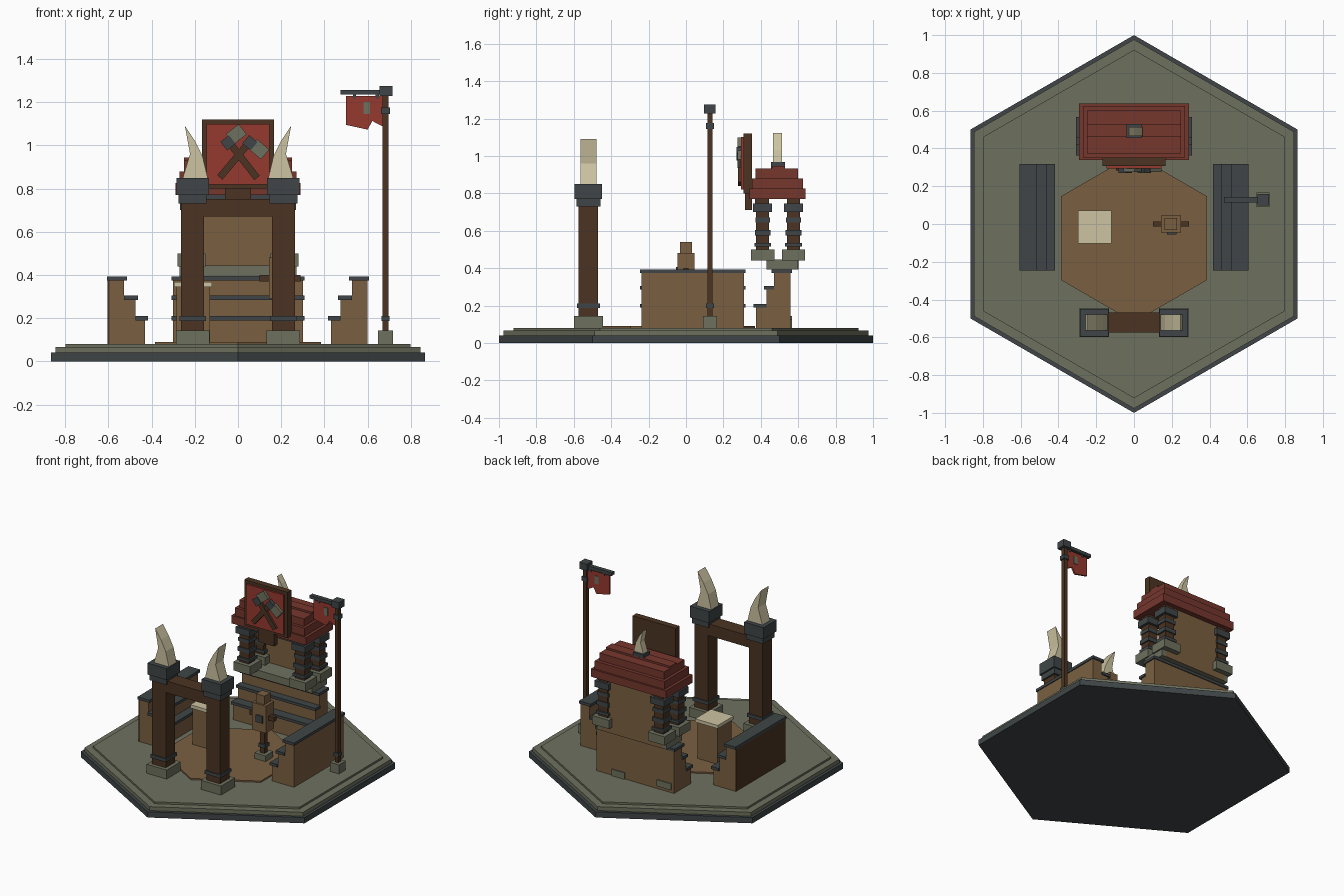
import bpy, bmesh, math
from mathutils import Matrix, Vector

old = bpy.data.objects.get("Cube")
if old:
    bpy.data.objects.remove(old, do_unlink=True)


def material(name, r, g, b):
    m = bpy.data.materials.new(name)
    m.use_nodes = True
    m.diffuse_color = (r, g, b, 1)
    m.node_tree.nodes["Principled BSDF"].inputs["Base Color"].default_value = (r, g, b, 1)
    return m


stone = material("mossy stone", .155, .165, .113)
iron = material("dark iron", .05, .06, .063)
tan = material("tan wood", .195, .116, .053)
wood = material("dark wood", .072, .034, .016)
roof_red = material("roof red", .18, .038, .027)
cloth = material("banner red", .30, .04, .028)
bone = material("bone", .61, .55, .36)


def finish(name, bm, mat, matrix=None):
    bmesh.ops.recalc_face_normals(bm, faces=bm.faces)
    mesh = bpy.data.meshes.new(name)
    bm.to_mesh(mesh)
    bm.free()
    mesh.materials.append(mat)
    ob = bpy.data.objects.new(name, mesh)
    bpy.context.collection.objects.link(ob)
    if matrix:
        ob.matrix_world = matrix
    return ob


def boxes(name, mat, bounds, matrix=None):
    """One object from boxes given as x0, x1, y0, y1, z0, z1."""
    bm = bmesh.new()
    for x0, x1, y0, y1, z0, z1 in bounds:
        place = Matrix.Translation(((x0 + x1) / 2, (y0 + y1) / 2, (z0 + z1) / 2))
        size = Matrix.Diagonal((x1 - x0, y1 - y0, z1 - z0, 1))
        bmesh.ops.create_cube(bm, size=1, matrix=place @ size)
    return finish(name, bm, mat, matrix)


def block(name, mat, x, y, w, d, z0, z1):
    return boxes(name, mat, [(x - w / 2, x + w / 2, y - d / 2, y + d / 2, z0, z1)])


def prism(name, mat, points, push):
    """Extrude a closed outline along a vector."""
    bm = bmesh.new()
    face = bm.faces.new([bm.verts.new(p) for p in points])
    out = bmesh.ops.extrude_face_region(bm, geom=[face])
    bmesh.ops.translate(bm, vec=push, verts=[v for v in out["geom"] if isinstance(v, bmesh.types.BMVert)])
    return finish(name, bm, mat)


def hexagon(name, mat, radius, y, z0, z1):
    ring = [(radius * math.sin(i * math.pi / 3), y + radius * math.cos(i * math.pi / 3), z0) for i in range(6)]
    return prism(name, mat, ring, Vector((0, 0, z1 - z0)))


def horn(name, x, y, z, height, depth, side):
    outline = [(-.29, 0), (.19, 0), (.05, .46), (.15, 1), (-.04, .72), (-.19, .42)]
    pts = [(x + side * u * height, y - depth / 2, z + v * height) for u, v in outline]
    return prism(name, bone, pts, Vector((0, depth, 0)))


def bleacher(name, fronts, back, y0, y1, matrix):
    """Three steps rising along local +x, with overhanging iron treads."""
    tops = (.19, .285, .375)
    boxes(name + "_steps", tan,
          [(f, back, y0, y1, .075, t) for f, t in zip(fronts, tops)], matrix)
    ends = [fronts[1], fronts[2], back + .006]
    boxes(name + "_treads", iron,
          [(f - .013, e, y0 - .008, y1 + .008, t, t + .019) for f, e, t in zip(fronts, ends, tops)], matrix)


# Hexagonal base and arena floor
hexagon("base_plinth", iron, 1, 0, 0, .04)
hexagon("base_slab", stone, .977, 0, .04, .067)
hexagon("base_top", stone, .922, 0, .067, .08)
hexagon("arena_floor", tan, .445, -.075, .08, .09)

# Gate
for side, label in ((1, "left"), (-1, "right")):
    x, y = side * .21, -.522
    block(label + "_gate_foot", stone, x, y, .155, .155, .08, .143)
    block(label + "_gate_post", wood, x, y, .106, .105, .143, .74)
    block(label + "_gate_band", iron, x, y, .122, .122, .187, .21)
    block(label + "_gate_collar", iron, x, y, .13, .128, .73, .77)
    block(label + "_gate_cap", iron, x, y, .15, .146, .77, .85)
    horn(label + "_gate_horn", x, y, .85, .24, .085, side)
block("gate_beam", wood, 0, -.522, .32, .105, .67, .752)

# Seating on the sides and at the back
side_fronts = (.43, .475, .528)
bleacher("left_bleacher", side_fronts, .6, -.237, .31, Matrix())
bleacher("right_bleacher", side_fronts, .6, -.31, .237, Matrix.Rotation(math.pi, 4, 'Z'))
boxes("right_bleacher_backboard", wood, [(-.604, -.594, -.237, .31, .08, .376)])
bleacher("back_bleacher", (.375, .43, .47), .56, -.3, .3, Matrix.Rotation(math.pi / 2, 4, 'Z'))
boxes("back_bleacher_stones", stone, [(.08, .18, .555, .568, .08, .125), (-.28, -.17, .555, .568, .1, .145)])

# Shrine on the back seating
boxes("shrine_platform", stone, [(-.27, .27, .43, .6, .394, .445)])
boxes("shrine_back_wall", tan, [(-.24, .24, .565, .602, .394, .775)])
for side, label in ((1, "left"), (-1, "right")):
    for y, place in ((.41, "front"), (.575, "back")):
        x = side * .215
        part = label + "_" + place
        block(part + "_column_foot", stone, x, y, .13, .124, .44, .5)
        block(part + "_column", wood, x, y, .072, .07, .5, .775)
        for i, (w, z0, z1) in enumerate(((.095, .515, .535), (.09, .575, .605), (.085, .645, .67), (.108, .70, .745))):
            block(part + "_column_band_" + str(i + 1), iron, x, y, w, w - .006, z0, z1)
boxes("shrine_lintel", iron, [(-.25, .25, .37, .44, .745, .775)])

# Stepped roof with a horn
for i, (x, y0, y1, z0, z1) in enumerate(((.29, .34, .638, .77, .825), (.27, .352, .625, .825, .88),
                                         (.25, .372, .6, .88, .932), (.25, .46, .53, .932, .945))):
    boxes("roof_tier_" + str(i + 1), roof_red, [(-x, x, y0, y1, z0, z1)])
block("roof_horn_base", iron, 0, .492, .08, .075, .93, .967)
horn("roof_horn", 0, .49, .967, .155, .048, -1)

# Sign with crossed hammers
boxes("sign_board", wood, [(-.167, .167, .308, .352, .8, 1.12), (-.06, .06, .315, .352, .71, .8)])
boxes("sign_panel", cloth, [(-.145, .145, .295, .308, .82, 1.1)])


def sign_piece(name, mat, x, z, w, h, angle, y0, y1):
    turn = Matrix.Translation((x, 0, z)) @ Matrix.Rotation(math.radians(angle), 4, 'Y')
    boxes(name, mat, [(-w / 2, w / 2, y0, y1, -h / 2, h / 2)], turn)


for label, angle, hx, cx, head in (("first", 40, -.01, .055, (.097, .982)),
                                   ("second", -38, .017, -.046, (-.008, 1.052))):
    depth = .282 if label == "first" else .279
    sign_piece(label + "_hammer_handle", wood, hx, .94, .032, .23, angle, depth, .296)
    sign_piece(label + "_hammer_collar", iron, cx, 1.012, .05, .05, angle, .271, .296)
    sign_piece(label + "_hammer_head", stone, head[0], head[1], .075, .06, angle, .275, .296)

# Offering block
block("offering_block", tan, -.208, -.017, .155, .155, .085, .345)
block("offering_slab", bone, -.208, -.017, .176, .175, .345, .368)

# Training dummy
block("dummy_foot", stone, .2, 0, .085, .085, .085, .13)
block("dummy_post", wood, .2, 0, .035, .035, .13, .31)
block("dummy_collar", iron, .2, 0, .05, .05, .17, .195)
block("dummy_arms", wood, .195, 0, .19, .028, .37, .4)
block("dummy_body", tan, .195, 0, .105, .092, .29, .48)
block("dummy_head", tan, .195, 0, .065, .065, .48, .54)
block("dummy_target", iron, .2, -.05, .05, .009, .355, .405)

# Flag
fy = .128
block("flagpole_foot", stone, .683, fy, .07, .075, .08, .143)
block("flagpole", wood, .683, fy, .026, .028, .143, 1.235)
block("flagpole_lower_collar", iron, .683, fy, .038, .042, .187, .21)
block("flagpole_upper_collar", iron, .683, fy, .04, .042, 1.145, 1.175)
block("flagpole_cap", iron, .685, fy, .06, .062, 1.228, 1.275)
block("flag_arm", iron, .568, fy, .185, .03, 1.235, 1.257)
outline = [(.5, 1.228), (.675, 1.228), (.675, 1.085), (.622, 1.113), (.6, 1.073), (.5, 1.095)]
prism("flag", cloth, [(x, fy - .006, z) for x, z in outline], Vector((0, .012, 0)))
block("flag_emblem", stone, .597, fy, .03, .02, 1.145, 1.2)
for x in (.54, .645):
    block("flag_clip", iron, x, fy, .015, .02, 1.218, 1.237)
